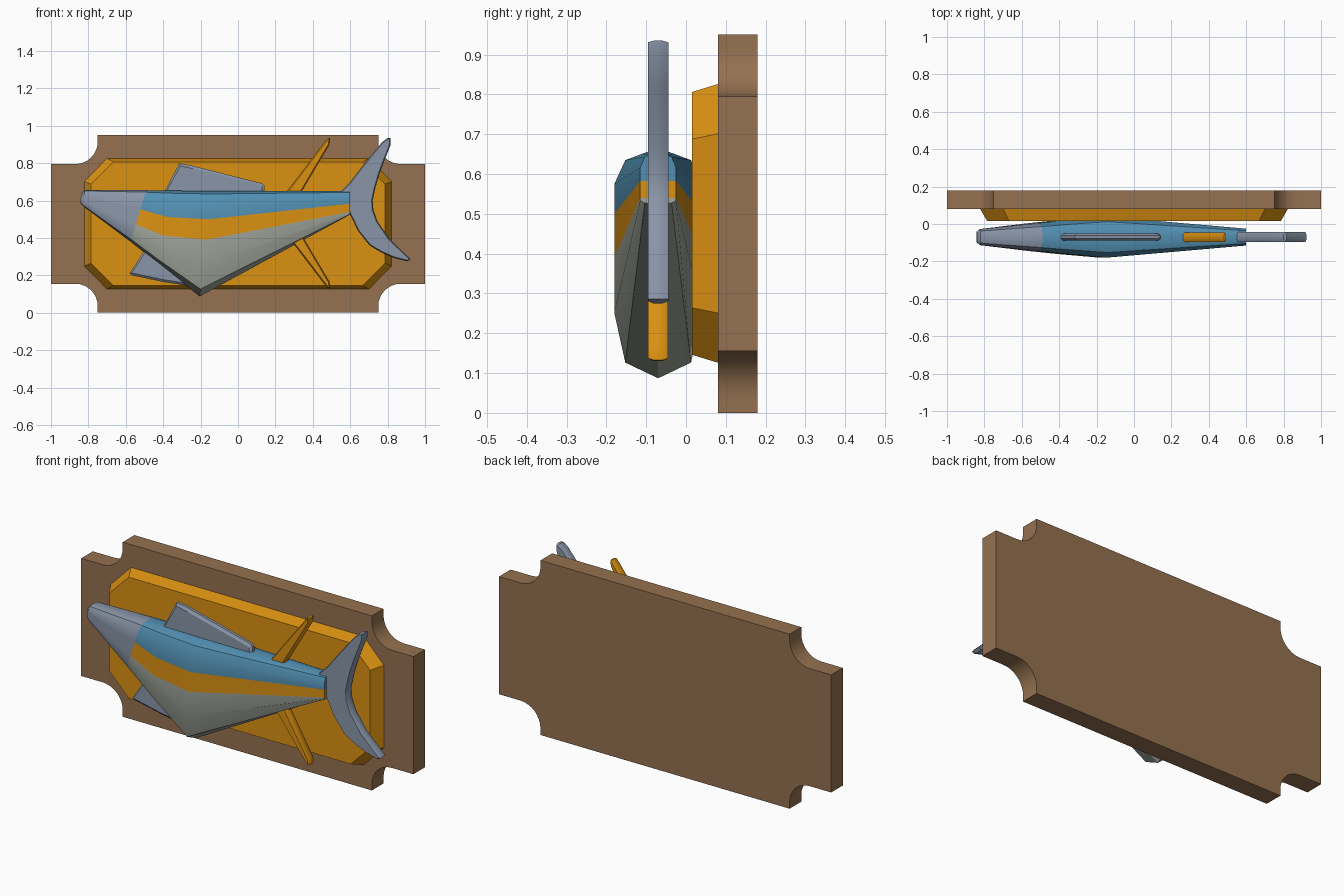
import bpy, bmesh, math

if "Cube" in bpy.data.objects:
    bpy.data.objects.remove(bpy.data.objects["Cube"])

def material(name, rgb):
    m = bpy.data.materials.new(name)
    m.diffuse_color = (*rgb, 1)
    m.use_nodes = True
    m.node_tree.nodes["Principled BSDF"].inputs["Base Color"].default_value = m.diffuse_color
    return m

WOOD = material("brown wood", (0.30, 0.165, 0.08))
ORANGE = material("orange", (0.71, 0.285, 0.006))
GREY = material("blue grey", (0.25, 0.30, 0.39))
BLUE = material("blue", (0.085, 0.28, 0.45))
BELLY = material("pale belly", (0.35, 0.38, 0.33))
FISH_Y = -0.07

def finish(name, bm, mats, smooth=True):
    bmesh.ops.recalc_face_normals(bm, faces=bm.faces)
    me = bpy.data.meshes.new(name)
    bm.to_mesh(me)
    bm.free()
    for m in mats:
        me.materials.append(m)
    if smooth:
        me.polygons.foreach_set("use_smooth", [True] * len(me.polygons))
        me.set_sharp_from_angle(angle=math.radians(30))
    ob = bpy.data.objects.new(name, me)
    bpy.context.collection.objects.link(ob)
    return ob

def loft(bm, rings):
    """Join rings of equal length and cap both ends."""
    vs = [[bm.verts.new(p) for p in r] for r in rings]
    n = len(vs[0])
    for a, b in zip(vs, vs[1:]):
        for j in range(n):
            bm.faces.new((a[j], a[(j + 1) % n], b[(j + 1) % n], b[j]))
    return bm.faces.new(vs[0]), bm.faces.new(vs[-1][::-1])

# Backing board with rounded notches at the corners
outline = []
for sx, sz in ((1, 1), (-1, 1), (-1, -1), (1, -1)):
    arc = [(1.0, 0.32)]
    for i in range(9):
        a = math.radians(270 - 90 * i / 8)
        arc.append((0.87 + 0.12 * math.cos(a), 0.44 + 0.12 * math.sin(a)))
    arc.append((0.75, 0.475))
    if sx * sz < 0:
        arc.reverse()
    outline += [(sx * x, 0.475 + sz * z) for x, z in arc]
bm = bmesh.new()
loft(bm, [[(x, y, z) for x, z in outline] for y in (0.08, 0.18)])
finish("backing_board", bm, [WOOD])

# Raised octagonal panel with sloping rim
def octagon(y, hx, hz, cx, cz):
    pts = [(hx, cz), (cx, hz), (-cx, hz), (-hx, cz),
           (-hx, -cz), (-cx, -hz), (cx, -hz), (hx, -cz)]
    return [(x, y, 0.476 + z) for x, z in pts]

bm = bmesh.new()
loft(bm, [octagon(0.08, 0.822, 0.35, 0.70, 0.225),
          octagon(0.015, 0.785, 0.33, 0.668, 0.212)])
finish("raised_panel", bm, [ORANGE], smooth=False)

# Fish body: x top, x bottom, z top, z stripe top, z stripe bottom, z bottom, half width
sections = [
    (-0.84, -0.842, 0.635, 0.62, 0.605, 0.585, 0.028),
    (-0.82, -0.825, 0.655, 0.62, 0.60, 0.567, 0.043),
    (-0.49, -0.575, 0.655, 0.553, 0.473, 0.38, 0.075),
    (-0.35, -0.43, 0.653, 0.512, 0.413, 0.265, 0.09),
    (-0.14, -0.205, 0.65, 0.50, 0.39, 0.087, 0.11),
    (0.60, 0.60, 0.65, 0.583, 0.54, 0.525, 0.045),
]

def body_ring(xt, xb, zt, z1, z2, zb, w):
    zs = [zt, zt - 0.1 * (zt - z1), zt - 0.5 * (zt - z1), z1, z2,
          z2 - 0.46 * (z2 - zb), z2 - 0.87 * (z2 - zb)]
    ws = [0.38, 0.75, 1, 1, 1, 1, 0.75]
    half = [(k * w, z) for k, z in zip(ws, zs)]
    pts = [(-y, z) for y, z in half] + [(0, zb)] + half[::-1]
    return [(xt + (xb - xt) * (zt - z) / (zt - zb), FISH_Y + y, z) for y, z in pts]

bm = bmesh.new()
rows = [[bm.verts.new(p) for p in body_ring(*s)] for s in sections]

def band(j):
    m = min(j, 13 - j)
    return 1 if m < 3 else 2 if m == 3 else 3

for i in range(len(rows) - 1):
    a, b = rows[i], rows[i + 1]
    for j in range(15):
        k = (j + 1) % 15
        f = bm.faces.new((a[j], a[k], b[k], b[j]))
        f.material_index = 0 if i < 2 else band(j)
for r, tail in ((rows[0], False), (rows[-1], True)):
    for j in range(7):
        quad = [r[j], r[j + 1], r[13 - j], r[14 - j]]
        if j == 6:
            quad = [r[6], r[7], r[8]]
        f = bm.faces.new(quad)
        f.material_index = band(j) if tail else 0
finish("fish_body", bm, [GREY, BLUE, ORANGE, BELLY])

# Fins: flat outlines with softened rims
def fin(name, pts, half, inset, mat):
    bm = bmesh.new()
    rim = half * 0.45
    caps = loft(bm, [[(x, FISH_Y + y, z) for x, z in pts] for y in (-rim, rim)])
    bmesh.ops.recalc_face_normals(bm, faces=bm.faces)
    for c in caps:
        bmesh.ops.inset_region(bm, faces=[c], thickness=inset, depth=half - rim)
    finish(name, bm, [mat])

fin("tail_fin", [
    (0.55, 0.60), (0.548, 0.648), (0.60, 0.70), (0.65, 0.765), (0.71, 0.84),
    (0.77, 0.912), (0.80, 0.935), (0.815, 0.935), (0.815, 0.895), (0.785, 0.82),
    (0.757, 0.745), (0.735, 0.67), (0.72, 0.60), (0.724, 0.55), (0.745, 0.49),
    (0.81, 0.395), (0.922, 0.286), (0.906, 0.275), (0.837, 0.292), (0.77, 0.32),
    (0.703, 0.36), (0.64, 0.44), (0.59, 0.545)], 0.026, 0.006, GREY)
fin("dorsal_fin", [
    (-0.41, 0.615), (-0.315, 0.798), (-0.26, 0.79), (0.13, 0.692),
    (0.142, 0.68), (0.142, 0.615)], 0.018, 0.015, GREY)
fin("pelvic_fin", [
    (-0.58, 0.21), (-0.565, 0.20), (-0.40, 0.165), (-0.24, 0.14), (-0.19, 0.15),
    (-0.28, 0.34), (-0.47, 0.38)], 0.018, 0.012, GREY)

# Matching orange fins above and below the rear body
finlet = [(0.24, 0.62), (0.265, 0.655), (0.46, 0.91), (0.482, 0.935),
          (0.492, 0.932), (0.49, 0.90), (0.345, 0.655), (0.32, 0.615)]
fin("upper_rear_fin", finlet, 0.025, 0.007, ORANGE)
fin("lower_rear_fin", [(x, 1.065 - z) for x, z in finlet], 0.025, 0.007, ORANGE)
